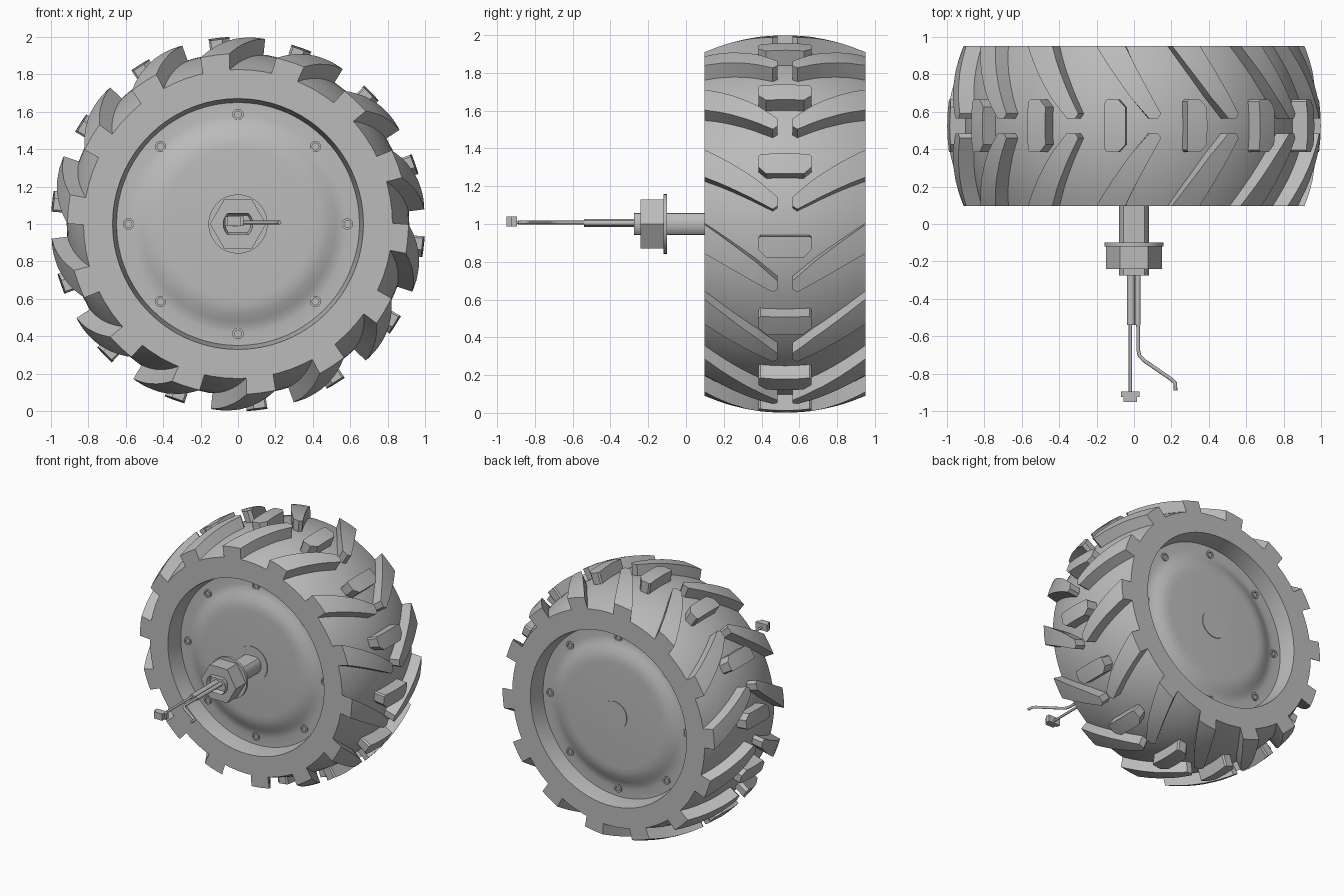
import bpy, bmesh, math
from mathutils import Vector

if "Cube" in bpy.data.objects:
    bpy.data.objects.remove(bpy.data.objects["Cube"])

grey = bpy.data.materials.new("plain grey")
grey.use_nodes = True
grey.diffuse_color = (0.5, 0.5, 0.5, 1)
grey.node_tree.nodes["Principled BSDF"].inputs["Base Color"].default_value = (0.5, 0.5, 0.5, 1)

MID, HALF, LUG = 0.524, 0.427, 0.085
CENTRE = Vector((0, 0, 1))


def finish(bm, name, angle=30):
    bmesh.ops.recalc_face_normals(bm, faces=bm.faces)
    mesh = bpy.data.meshes.new(name)
    bm.to_mesh(mesh)
    bm.free()
    mesh.materials.append(grey)
    obj = bpy.data.objects.new(name, mesh)
    bpy.context.collection.objects.link(obj)
    bpy.ops.object.select_all(action='DESELECT')
    obj.select_set(True)
    bpy.context.view_layer.objects.active = obj
    bpy.ops.object.shade_smooth_by_angle(angle=math.radians(angle))


def lathe(name, profile, closed=False, steps=72):
    """Spin (radius, y) points around the wheel axis."""
    bm = bmesh.new()
    vs = [bm.verts.new((r, y, 1)) for r, y in profile]
    pairs = list(zip(vs, vs[1:])) + ([(vs[-1], vs[0])] if closed else [])
    edges = [bm.edges.new(p) for p in pairs]
    bmesh.ops.spin(bm, geom=vs + edges, cent=CENTRE, axis=(0, 1, 0),
                   angle=math.tau, steps=steps)
    bmesh.ops.remove_doubles(bm, verts=bm.verts, dist=1e-4)
    finish(bm, name)


def prism(name, outline, y0, y1, hole=0.0):
    """Extrude an (x, z) outline along y, with an optional hollow front end."""
    bm = bmesh.new()
    face = bm.faces.new([bm.verts.new((x, y1, 1 + z)) for x, z in outline])
    out = bmesh.ops.extrude_face_region(bm, geom=[face], use_keep_orig=True)
    verts = [g for g in out["geom"] if isinstance(g, bmesh.types.BMVert)]
    front = [g for g in out["geom"] if isinstance(g, bmesh.types.BMFace)]
    bmesh.ops.translate(bm, verts=verts, vec=(0, y0 - y1, 0))
    if hole:
        bmesh.ops.inset_region(bm, faces=front, thickness=hole)
        bmesh.ops.translate(bm, verts=front[0].verts, vec=(0, 0.06, 0))
    finish(bm, name)


def ring(r, n, x=0.0, z=0.0, flat=9.0):
    return [(x + r * math.cos(math.tau * i / n),
             z + max(-flat, min(flat, r * math.sin(math.tau * i / n)))) for i in range(n)]


def crown(d):
    return 1.0 - 0.09 * (d / HALF) ** 2


def lugs(name, outline, sides):
    """Wrap a (degrees, offset) outline around the tread, repeated 14 times."""
    bm = bmesh.new()
    mid = sum(a for a, d in outline) / len(outline)
    for k in range(14):
        for side in sides:
            part = bmesh.new()
            part.faces.new([part.verts.new((a, d, 0)) for a, d in outline])
            for axis, cuts in (((0, 1, 0), [0.07 * i for i in range(-5, 7)]),
                               ((1, 0, 0), [4 * i for i in range(-4, 9)])):
                for c in cuts:
                    bmesh.ops.bisect_plane(part, geom=part.verts[:] + part.edges[:] + part.faces[:],
                                           plane_co=Vector(axis) * c, plane_no=axis, dist=1e-4)
            out = bmesh.ops.extrude_face_region(part, geom=part.faces[:], use_keep_orig=True)
            for g in out["geom"]:
                if isinstance(g, bmesh.types.BMVert):
                    g.co.z = 1
            for v in part.verts:
                a, d, top = v.co
                r = crown(d) if top else crown(d) - LUG - 0.02
                if not top:
                    a = mid + (a - mid) * 1.04
                t = math.radians(a + k * 360 / 14)
                v.co = (r * math.cos(t), MID + side * d, 1 + r * math.sin(t))
            temp = bpy.data.meshes.new("temp")
            part.to_mesh(temp)
            part.free()
            bm.from_mesh(temp)
            bpy.data.meshes.remove(temp)
    finish(bm, name, 35)


# Tyre carcass with crowned tread, flat sidewalls and tapered bore
tread = [(crown(d) - LUG, MID + d) for d in [HALF * i / 8 for i in range(-8, 9)]]
lathe("tyre", tread + [(0.67, MID + HALF), (0.648, 0.82), (0.648, 0.23), (0.67, MID - HALF)],
      closed=True)

# Tread bars: paired slanted arms and centre blocks
lugs("tread_arms", [(15.8, HALF), (4.5, 0.065), (5.5, 0.04), (8.2, 0.04), (13.8, 0.15),
                    (25.6, HALF)], (1, -1))
lugs("tread_blocks", [(-10.2, -0.10), (-8, -0.14), (-4.4, -0.14), (-3.8, -0.13), (-3.8, 0.13),
                      (-4.4, 0.14), (-8, 0.14), (-10.2, 0.10)], (1,))

# Hub shell, domed on both sides
dome = [(0, 0.05), (0.40, 0.05), (0.44, 0.047), (0.48, 0.037), (0.52, 0.018),
        (0.55, 0.005), (0.58, 0), (0.65, 0)]
lathe("hub", [(r, 0.225 - h) for r, h in dome] + [(r, 0.825 + h) for r, h in reversed(dome)])
lathe("back_cap", [(0, 0.88), (0.107, 0.88), (0.107, 0.87)], steps=40)
lathe("front_collar", [(0.07, 0.169), (0.132, 0.169), (0.132, 0.18)], steps=40)

# Socket bolts on both flanges
bm = bmesh.new()
for face_y, out in ((0.225, -1), (0.825, 1)):
    for k in range(8):
        t = k * math.tau / 8
        base = Vector((0.585 * math.cos(t), face_y, 1 + 0.585 * math.sin(t)))
        loops = []
        for r, h in ((0.03, -0.01), (0.03, 0.012), (0.018, 0.012), (0.018, 0.001)):
            loops.append([bm.verts.new(base + Vector((x, out * h, z))) for x, z in ring(r, 16)])
        for a, b in zip(loops, loops[1:]):
            for i in range(16):
                j = (i + 1) % 16
                bm.faces.new((a[i], a[j], b[j], b[i]))
        bm.faces.new(loops[-1])
finish(bm, "bolts")

# Axle with flats, washer and nut
prism("axle", ring(0.08, 40, flat=0.058), -0.275, 0.2, hole=0.02)
prism("washer", ring(0.158, 40), -0.12, -0.10)
prism("nut", ring(0.15, 6), -0.24, -0.12)

# Cable sleeves
prism("wide_sleeve", ring(0.022, 16, -0.016, 0.005), -0.54, -0.2)
prism("narrow_sleeve", ring(0.015, 16, 0.021, 0.005), -0.54, -0.2)


def wire(name, points, radius):
    curve = bpy.data.curves.new(name, 'CURVE')
    curve.dimensions = '3D'
    curve.bevel_depth = radius
    curve.bevel_resolution = 2
    curve.use_fill_caps = True
    spline = curve.splines.new('POLY')
    spline.points.add(len(points) - 1)
    for p, (x, y) in zip(spline.points, points):
        p.co = (x, y, 1.008, 1)
    curve.materials.append(grey)
    bpy.context.collection.objects.link(bpy.data.objects.new(name, curve))


# Wires and plug
wire("plug_wire", [(-0.02, -0.5), (-0.02, -0.9)], 0.009)
wire("loose_wire", [(0.022, -0.5), (0.022, -0.67), (0.03, -0.705), (0.055, -0.73),
                    (0.20, -0.83), (0.22, -0.85), (0.222, -0.89)], 0.01)


def box(name, x0, x1, y0, y1, z0, z1):
    prism(name, [(x0, z0), (x1, z0), (x1, z1), (x0, z1)], y0, y1)


box("plug_head", -0.07, 0.03, -0.925, -0.895, -0.012, 0.04)
box("plug_body", -0.055, 0.015, -0.95, -0.925, -0.012, 0.04)
